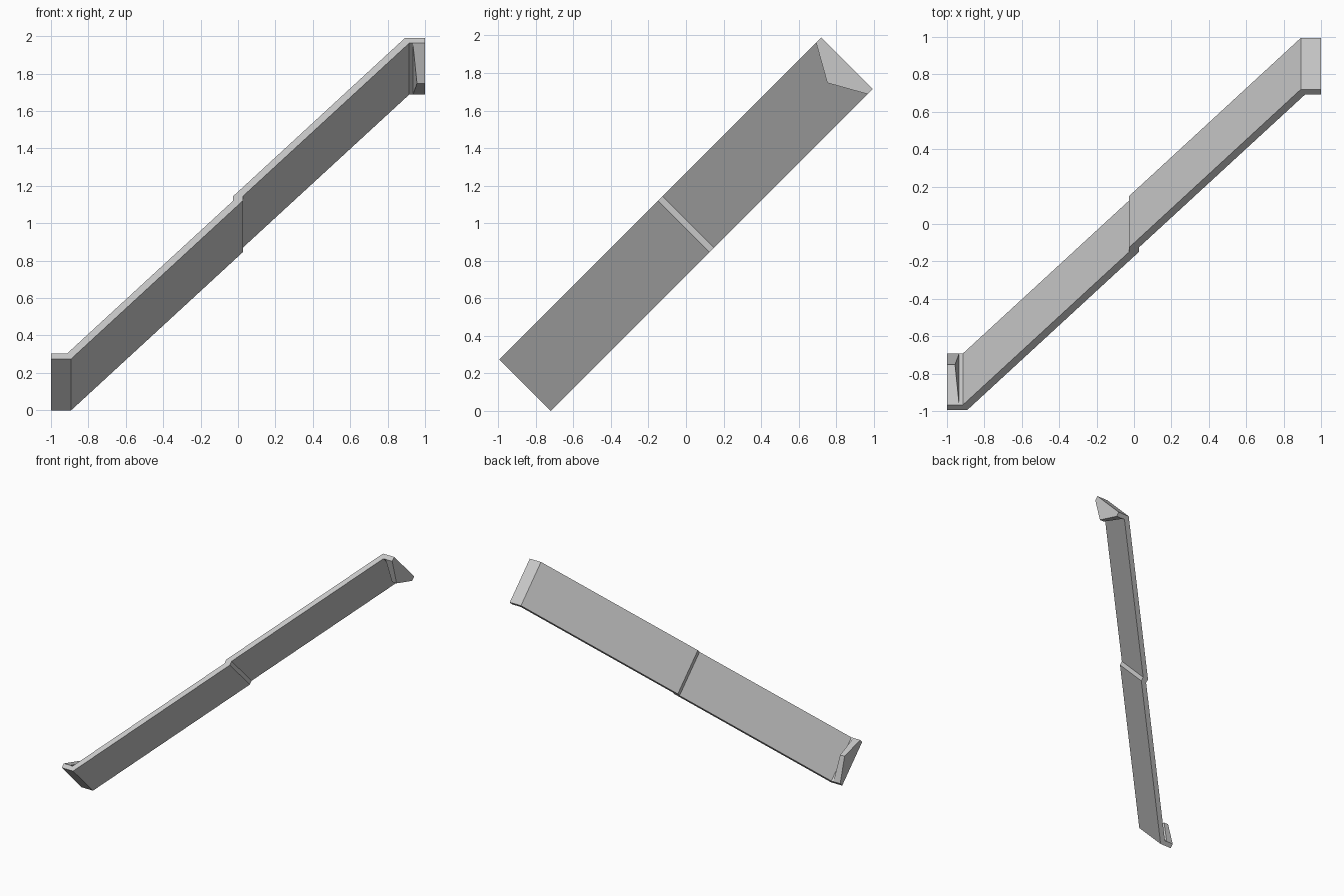
import bpy, bmesh
from mathutils import Vector

cube = bpy.data.objects.get("Cube")
if cube:
    bpy.data.objects.remove(cube, do_unlink=True)

HALF_W = 0.1375   # half the strip width
MID_Z = 0.995     # height of the centre

grey = bpy.data.materials.new("plain grey")
grey.use_nodes = True
colour = (0.58, 0.58, 0.58, 1)
grey.diffuse_color = colour
grey.node_tree.nodes["Principled BSDF"].inputs["Base Color"].default_value = colour


def place(x, u, w):
    """x across, u up the slope, w across the strip width."""
    return Vector((x, u + w, MID_Z + u - w))


def loft(name, ring_a, ring_b):
    """Solid between two matching rings of (x, u, w) points."""
    bm = bmesh.new()
    a = [bm.verts.new(place(*p)) for p in ring_a]
    b = [bm.verts.new(place(*p)) for p in ring_b]
    bm.faces.new(a)
    bm.faces.new(b[::-1])
    n = len(a)
    for i in range(n):
        j = (i + 1) % n
        bm.faces.new((a[i], b[i], b[j], a[j]))
    bmesh.ops.recalc_face_normals(bm, faces=bm.faces)
    mesh = bpy.data.meshes.new(name)
    bm.to_mesh(mesh)
    bm.free()
    mesh.materials.append(grey)
    obj = bpy.data.objects.new(name, mesh)
    bpy.context.collection.objects.link(obj)
    return obj


# Stepped strip with a flat tab at each end: half a profile, turned half a turn
half = [(0.026, -0.012), (0.026, 0.012), (0.915, 0.83),
        (1, 0.83), (1, 0.8575), (0.892, 0.8575)]
profile = half + [(-x, -u) for x, u in half]
loft("strip", [(x, u, -HALF_W) for x, u in profile],
     [(x, u, HALF_W) for x, u in profile])

# Pointed barb on the inside of each end tab, thinner towards its tip
barb = [(-HALF_W, 0.83, 0.935), (HALF_W, 0.83, 0.935), (0, 0.7525, 0.957)]
for name, s in (("upper_barb", 1), ("lower_barb", -1)):
    loft(name, [(s, s * u, w) for w, u, x in barb],
         [(s * x, s * u, w) for w, u, x in barb])
